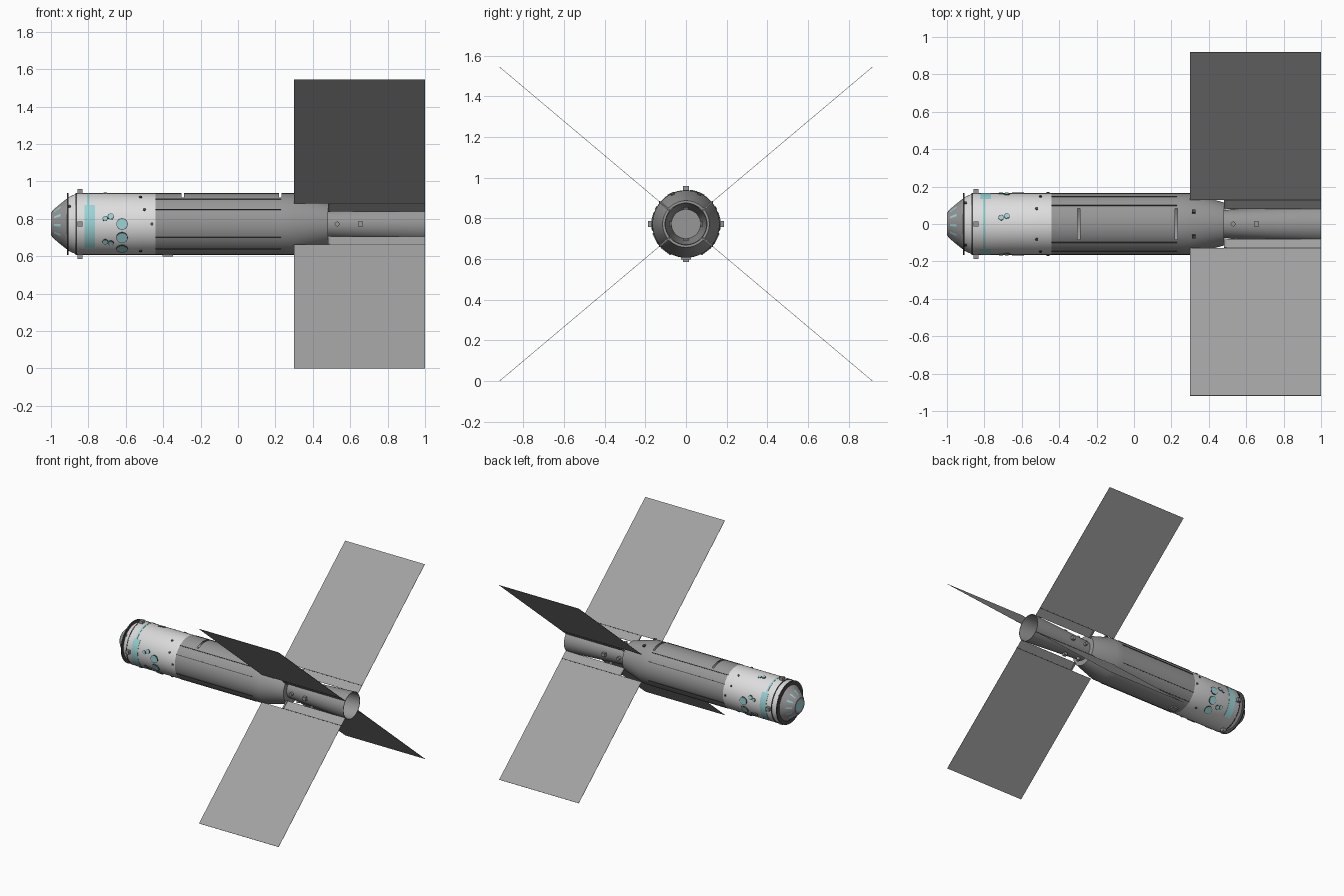
import bpy, bmesh, math
from mathutils import Matrix, Vector

if "Cube" in bpy.data.objects:
    bpy.data.objects.remove(bpy.data.objects["Cube"])

ZC = 0.7725       # height of the long axis
R = 0.165         # hull radius
SEG = 48
TILT = math.radians(40.1)


def material(name, *rgb):
    m = bpy.data.materials.new(name)
    m.use_nodes = True
    col = (*rgb, 1)
    m.diffuse_color = col
    bsdf = m.node_tree.nodes["Principled BSDF"]
    bsdf.inputs["Base Color"].default_value = col
    bsdf.inputs["Roughness"].default_value = 0.7
    return m


WHITE = material("light_grey", 0.72, 0.72, 0.72)
GREY = material("mid_grey", 0.31, 0.31, 0.31)
PANEL = material("panel_grey", 0.36, 0.36, 0.36)
DARK = material("dark_grey", 0.07, 0.07, 0.07)
CYAN = material("pale_cyan", 0.33, 0.66, 0.67)


def polar(x, r, a):
    """Point around the long axis: 0 is up, 90 degrees is the front."""
    return Vector((x, -r * math.sin(a), ZC + r * math.cos(a)))


def finish(name, bm, mats, smooth=True):
    bmesh.ops.remove_doubles(bm, verts=bm.verts, dist=1e-5)
    bmesh.ops.recalc_face_normals(bm, faces=bm.faces)
    me = bpy.data.meshes.new(name)
    bm.to_mesh(me)
    bm.free()
    for m in mats:
        me.materials.append(m)
    ob = bpy.data.objects.new(name, me)
    bpy.context.collection.objects.link(ob)
    if smooth:
        bpy.ops.object.select_all(action="DESELECT")
        ob.select_set(True)
        bpy.context.view_layer.objects.active = ob
        bpy.ops.object.shade_smooth_by_angle(angle=math.radians(30))
    return ob


def lathe(name, profile, mats, rule=None, start=0, end=360, steps=SEG):
    """Sweep (x, radius) points; rule(band, step) gives a material index, None leaves a hole."""
    bm = bmesh.new()
    angs = [math.radians(start + (end - start) * i / steps) for i in range(steps + 1)]
    rows = [[bm.verts.new(polar(x, r, a)) for a in angs] for x, r in profile]
    for b in range(len(rows) - 1):
        for s in range(steps):
            idx = rule(b, s) if rule else 0
            if idx is None:
                continue
            f = bm.faces.new((rows[b][s], rows[b][s + 1], rows[b + 1][s + 1], rows[b + 1][s]))
            f.material_index = idx
    return finish(name, bm, mats)


def radial(x, r, deg):
    """Frame on the hull: local x along the axis, local z outward."""
    a = math.radians(deg)
    return Matrix.Translation(polar(x, r, a)) @ Matrix.Rotation(a, 4, "X")


def box(name, x, r, deg, size, mat):
    bm = bmesh.new()
    bmesh.ops.create_cube(bm, size=1, matrix=radial(x, r, deg) @ Matrix.Diagonal((*size, 1)))
    return finish(name, bm, [mat], smooth=False)


def disc(name, x, r, deg, radius, depth, mat):
    bm = bmesh.new()
    bmesh.ops.create_cone(bm, cap_ends=True, segments=20, radius1=radius, radius2=radius,
                          depth=depth, matrix=radial(x, r, deg))
    return finish(name, bm, [mat])


def patch(name, x0, x1, a0, a1, mat, lift=0.002):
    r = R + lift
    lathe(name, [(x0, R - 0.002), (x0, r), (x1, r), (x1, R - 0.002)], [mat],
          start=a0, end=a1, steps=max(6, int((a1 - a0) / 7.5)))


# Nose cone with window streaks and an end window
lathe("nose_cone", [(-1, 0), (-1, 0.045), (-1, 0.06), (-0.985, 0.078), (-0.95, 0.108), (-0.905, 0.143)],
      [GREY, CYAN],
      lambda b, s: 1 if b == 0 or (b == 3 and s % 4 == 0) else 0)
lathe("nose_flange", [(-0.915, 0.12), (-0.915, R), (-0.907, R), (-0.907, 0.12)], [DARK])

# Light forward hull
lathe("forward_hull", [(-0.907, 0.143), (-0.87, 0.16), (-0.86, R), (-0.44, R)], [WHITE])
lathe("hull_seam", [(-0.868, 0.158), (-0.868, 0.166), (-0.862, 0.166), (-0.862, 0.158)], [DARK])

# Main hull, with two slots across its top, and the rear taper
SLOTS = (1, 3)
lathe("main_hull", [(-0.44, R), (-0.302, R), (-0.288, R), (0.218, R), (0.232, R), (0.3, R),
                    (0.48, 0.115), (0.48, 0.07)],
      [GREY], lambda b, s: None if b in SLOTS and (s < 4 or s >= SEG - 4) else 0)

# Flared, hollow rear tube
lathe("rear_tube", [(0.48, 0.075), (1, 0.105), (1, 0.101), (0.5, 0.072), (0.5, 0)], [GREY])

# Coloured bands on the forward hull
patch("front_band", -0.82, -0.765, 53, 142, CYAN)
patch("back_band", -0.82, -0.765, 218, 307, CYAN)
patch("thin_band", -0.808, -0.794, -54, 54, CYAN)

# Round windows, mirrored front to back
for side in (1, -1):
    for i, (x, deg, rad) in enumerate([(-0.62, 90, 0.028), (-0.62, 116, 0.028), (-0.62, 143, 0.028),
                                       (-0.68, 76, 0.014), (-0.71, 80, 0.011),
                                       (-0.71, 125, 0.013), (-0.68, 128, 0.013)]):
        tag = f"{'front' if side > 0 else 'back'}_{i}"
        disc("window_rim_" + tag, x, R, side * deg, rad + 0.003, 0.006, DARK)
        disc("window_" + tag, x, R, side * deg, rad, 0.009, CYAN)
for i, (x, deg) in enumerate([(-0.71, -12), (-0.68, -15)]):
    disc(f"top_window_rim_{i}", x, R, deg, 0.015, 0.006, DARK)
    disc(f"top_window_{i}", x, R, deg, 0.012, 0.009, CYAN)

# Thruster boxes and the sensor boxes on the rear tube
for i in range(4):
    box(f"thruster_box_{i}", -0.845, 0.172, 90 * i, (0.028, 0.028, 0.03), GREY)
    box(f"tube_box_{i}", 0.655, 0.09, 90 * i, (0.027, 0.027, 0.03), GREY)
    disc(f"neck_knob_{i}", 0.53, 0.085, 90 * i, 0.013, 0.03, GREY)

# Long rails on the main hull
for side in (1, -1):
    for deg in (37, 62, 116, 143):
        box(f"rail_{side * deg}", -0.105, R, side * deg, (0.67, 0.005, 0.006), DARK)
    for i, (x, deg) in enumerate([(-0.5, 62), (-0.46, 90), (-0.9, 50), (-0.52, 30), (-0.52, 150)]):
        r = 0.146 if x < -0.87 else R
        disc(f"fitting_{side}_{i}", x, r, side * deg, 0.008, 0.01, DARK)
    box(f"taper_fitting_{side}", 0.32, 0.163, -side * 24, (0.018, 0.018, 0.014), DARK)
box("belly_box", -0.375, 0.167, 180, (0.055, 0.05, 0.014), GREY)

# Four thin solar panels with hinge strips and root struts
for name, deg in (("upper_front", 90 - 40.1), ("lower_front", 90 + 40.1),
                  ("lower_back", 270 - 40.1), ("upper_back", 270 + 40.1)):
    box(name + "_panel", 0.65, 0.685, deg, (0.7, 0.002, 1.03), PANEL)
    box(name + "_strip", 0.745, 0.1375, deg, (0.51, 0.002, 0.065), PANEL)
    box(name + "_hinge", 0.745, 0.17, deg, (0.51, 0.005, 0.005), DARK)
    box(name + "_strut", 0.488, 0.138, deg, (0.012, 0.01, 0.064), GREY)
